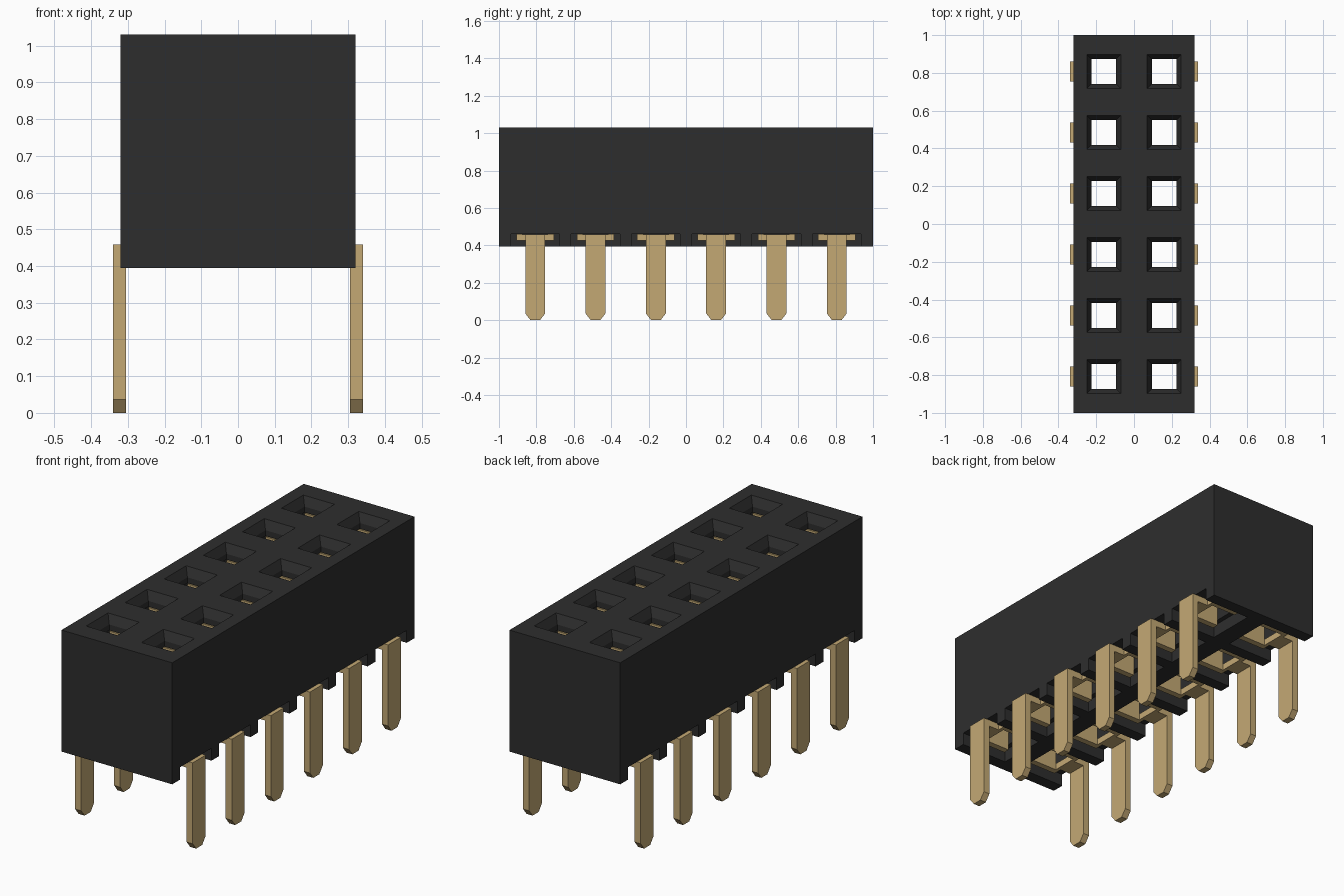
import bpy, bmesh, math
from mathutils import Matrix

cube = bpy.data.objects.get("Cube")
if cube:
    bpy.data.objects.remove(cube, do_unlink=True)

PITCH = 0.3225
ROWS = [(i - 2.5) * PITCH for i in range(6)]
CX = 0.16                       # socket centre distance from the middle
BOTTOM, TOP, POCKET = 0.395, 1.03, 0.46


def material(name, rgb):
    m = bpy.data.materials.new(name)
    m.use_nodes = True
    col = (*rgb, 1.0)
    m.diffuse_color = col
    m.node_tree.nodes["Principled BSDF"].inputs["Base Color"].default_value = col
    return m


def box(bm, x0, x1, y0, y1, z0, z1):
    mat = Matrix.Translation(((x0 + x1) / 2, (y0 + y1) / 2, (z0 + z1) / 2))
    mat = mat @ Matrix.Diagonal((x1 - x0, y1 - y0, z1 - z0, 1))
    bmesh.ops.create_cube(bm, size=1, matrix=mat)


def loft(bm, rings):
    """Closed solid through a stack of rectangles (x0, x1, y0, y1, z)."""
    loops = [[bm.verts.new(p) for p in ((a, c, z), (b, c, z), (b, d, z), (a, d, z))]
             for a, b, c, d, z in rings]
    for lo, hi in zip(loops, loops[1:]):
        for i in range(4):
            j = (i + 1) % 4
            bm.faces.new((lo[i], lo[j], hi[j], hi[i]))
    bm.faces.new(loops[0][::-1])
    bm.faces.new(loops[-1])


def to_mesh(bm, name, mat):
    bmesh.ops.recalc_face_normals(bm, faces=bm.faces)
    me = bpy.data.meshes.new(name)
    bm.to_mesh(me)
    bm.free()
    me.materials.append(mat)
    return me


def add(name, me):
    ob = bpy.data.objects.new(name, me)
    bpy.context.scene.collection.objects.link(ob)
    return ob


black = material("black plastic", (0.027, 0.027, 0.027))
gold = material("gold metal", (0.55, 0.395, 0.175))

# Housing block
bm = bmesh.new()
box(bm, -0.32, 0.32, -1, 1, BOTTOM, TOP)
housing = add("housing", to_mesh(bm, "housing", black))

# Cutter: bottom pocket, contact cavity, entry hole and funnel for each socket
bm = bmesh.new()
for side in (1, -1):
    for y in ROWS:
        rings = []
        for x0, x1, h, z in (
                (0.05, 0.37, 0.13, 0.35), (0.05, 0.37, 0.13, POCKET),
                (CX - 0.085, CX + 0.085, 0.102, POCKET), (CX - 0.085, CX + 0.085, 0.102, 0.955),
                (CX - 0.066, CX + 0.066, 0.066, 0.955), (CX - 0.066, CX + 0.066, 0.066, 0.985),
                (CX - 0.09, CX + 0.09, 0.09, TOP), (CX - 0.09, CX + 0.09, 0.09, 1.1)):
            xa, xb = sorted((side * x0, side * x1))
            rings.append((xa, xb, y - h, y + h, z))
        loft(bm, rings)
cutter = add("socket_cutter", to_mesh(bm, "socket_cutter", black))
cutter.hide_render = True

mod = housing.modifiers.new("sockets", 'BOOLEAN')
mod.operation = 'DIFFERENCE'
mod.solver = 'EXACT'
mod.object = cutter
bpy.context.view_layer.objects.active = housing
housing.select_set(True)
bpy.ops.object.modifier_apply(modifier=mod.name)
bpy.data.objects.remove(cutter, do_unlink=True)

# Contact: tapered leg, foot plate, bridge and two spring arms
bm = bmesh.new()
loft(bm, [(0.305, 0.34, -0.025, 0.025, 0),
          (0.305, 0.34, -0.053, 0.053, 0.036),
          (0.305, 0.34, -0.053, 0.053, 0.459)])
box(bm, 0.245, 0.305, -0.053, 0.053, 0.425, 0.459)
box(bm, 0.226, 0.245, -0.1, 0.1, 0.425, 0.459)
for s in (1, -1):
    y0, y1 = sorted((s * 0.067, s * 0.1))
    box(bm, 0.08, 0.226, y0, y1, 0.425, 0.95)
contact = to_mesh(bm, "contact", gold)

for side, turn in (("left", 0), ("right", math.pi)):
    for i, y in enumerate(ROWS):
        ob = add(f"contact_{side}_{i + 1}", contact)
        ob.location.y = y
        ob.rotation_euler.z = turn
